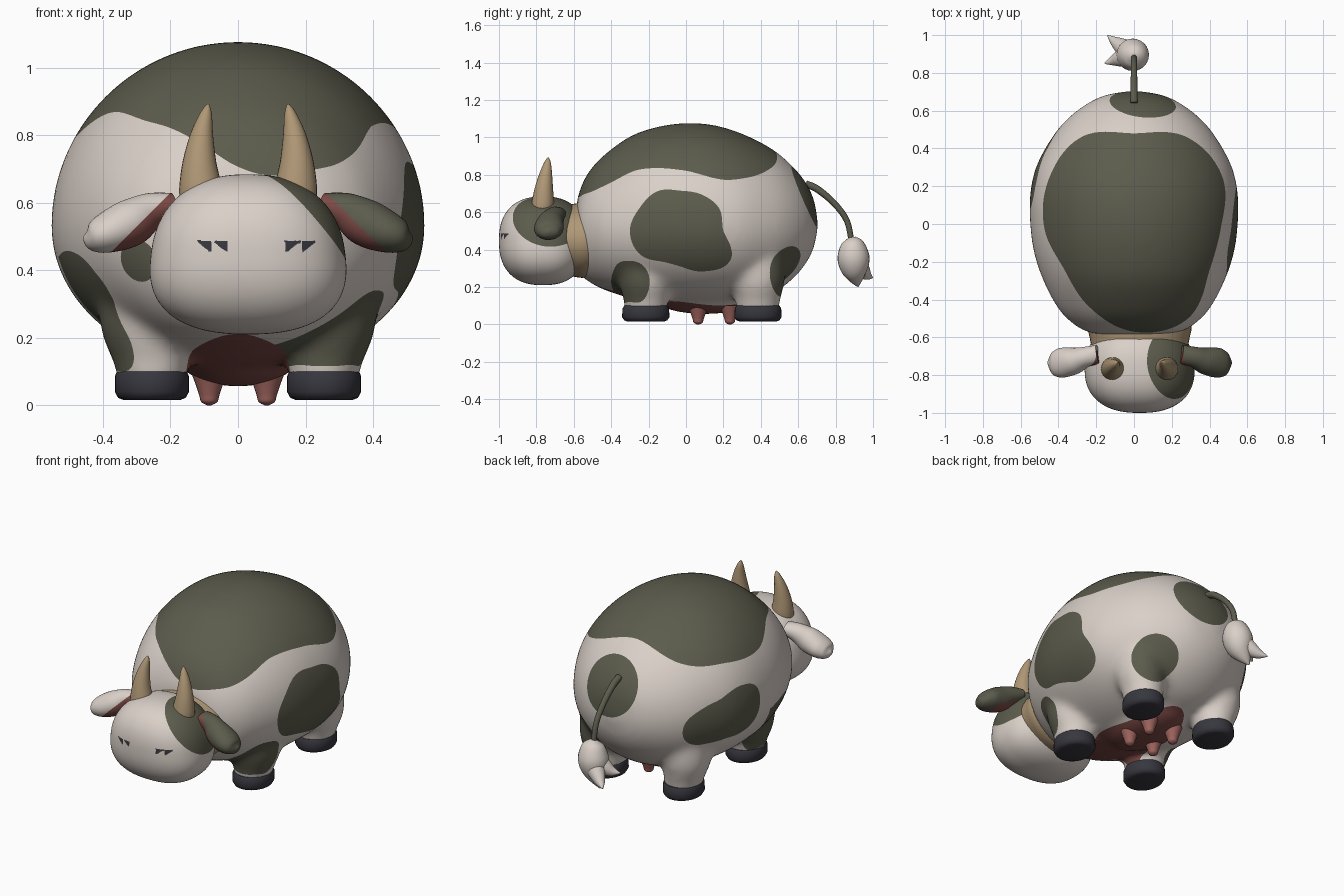
import bpy, bmesh, math
from mathutils import Vector

if "Cube" in bpy.data.objects:
    bpy.data.objects.remove(bpy.data.objects["Cube"])

HX = 0.03  # the head sits slightly off the body axis


def material(name, rgb):
    m = bpy.data.materials.new(name)
    m.diffuse_color = (*rgb, 1)
    m.use_nodes = True
    m.node_tree.nodes["Principled BSDF"].inputs["Base Color"].default_value = m.diffuse_color
    return m


CREAM = material("cream", (0.70, 0.63, 0.58))
OLIVE = material("dark olive", (0.105, 0.105, 0.073))
TAN = material("horn tan", (0.43, 0.31, 0.18))
DARK = material("hoof slate", (0.038, 0.038, 0.050))
ROSE = material("dusky rose", (0.20, 0.068, 0.060))
PINK = material("teat pink", (0.34, 0.125, 0.11))


def finish(name, bm, mats):
    bmesh.ops.recalc_face_normals(bm, faces=bm.faces)
    for f in bm.faces:
        f.smooth = True
    me = bpy.data.meshes.new(name)
    bm.to_mesh(me)
    bm.free()
    for m in mats:
        me.materials.append(m)
    me.set_sharp_from_angle(angle=math.radians(50))
    ob = bpy.data.objects.new(name, me)
    bpy.context.collection.objects.link(ob)
    return ob


def catmull(a, b, c, d, t):
    return 0.5 * (2 * b + (c - a) * t + (2 * a - 5 * b + 4 * c - d) * t * t + (3 * b - a - 3 * c + d) * t ** 3)


def loft(bm, rings, up, n=32, k=4):
    """Skin rings (x, y, z, side radius, up radius[, down radius]) along a splined path."""
    rs = [tuple(r) + (r[4],) * (6 - len(r)) for r in rings]
    pts = []
    for i in range(len(rs) - 1):
        q = [rs[max(i - 1, 0)], rs[i], rs[i + 1], rs[min(i + 2, len(rs) - 1)]]
        for j in range(k):
            pts.append([catmull(*c, j / k) for c in zip(*q)])
    pts.append(rs[-1])
    loops = []
    for i, p in enumerate(pts):
        t = Vector(pts[min(i + 1, len(pts) - 1)][:3]) - Vector(pts[max(i - 1, 0)][:3])
        u = t.cross(Vector(up)).normalized()
        w = u.cross(t).normalized()
        loop = []
        for j in range(n):
            c, s = math.cos(math.tau * j / n), math.sin(math.tau * j / n)
            r = p[4] if s > 0 else p[5]
            loop.append(bm.verts.new(Vector(p[:3]) + u * c * p[3] + w * s * r))
        loops.append(loop)
    for a, b in zip(loops, loops[1:]):
        for j in range(n):
            bm.faces.new((a[j], a[j - 1], b[j - 1], b[j]))
    bm.faces.new(loops[0])
    bm.faces.new(loops[-1][::-1])


def tube(name, rings, up, mat, n=24, k=4):
    bm = bmesh.new()
    loft(bm, rings, up, n, k)
    return finish(name, bm, [mat])


def paint(bm, f, index):
    """Cut the mesh along f = 0 and colour the inside."""
    val = {v: f(v.co) for v in bm.verts}
    new = []
    for e in [e for e in bm.edges if val[e.verts[0]] * val[e.verts[1]] < 0]:
        a, b = e.verts
        t = val[a] / (val[a] - val[b])
        new.append(bmesh.utils.edge_split(e, a, min(max(t, 0.03), 0.97))[1])
    if new:
        bmesh.ops.connect_verts(bm, verts=new)
    for fc in bm.faces:
        if f(fc.calc_center_median()) < 0:
            fc.material_index = index


def blob(i, j, ci, cj, radii, limit):
    """Spot outline in a projection: radii at equal angles, kept where limit < 0."""
    n = len(radii)

    def f(p):
        a, b = p[i] - ci, p[j] - cj
        h = (math.atan2(b, a) % math.tau) * n / math.tau
        m = int(h)
        r = catmull(*[radii[(m + o) % n] for o in (-1, 0, 1, 2)], h - m)
        return max(math.hypot(a, b) - r, limit(p))
    return f


def ball(c, r):
    return lambda p: (p - Vector(c)).length - r


def ellipsoid(bm, c, r, sub=4):
    for v in bmesh.ops.create_icosphere(bm, subdivisions=sub, radius=1)["verts"]:
        v.co = Vector([c[i] + r[i] * v.co[i] for i in range(3)])


# Body: barrel, legs and udder fused into one smooth skin
bm = bmesh.new()
profile = [  # y, half width, top, bottom
    (-.585, .17, .65, .32), (-.57, .25, .71, .27), (-.53, .32, .80, .235), (-.45, .40, .895, .19),
    (-.3, .48, 1.005, .14), (-.15, .53, 1.057, .11), (0, .55, 1.077, .10), (.15, .551, 1.066, .10),
    (.3, .52, 1.02, .115), (.45, .44, .945, .16), (.55, .36, .865, .225), (.63, .26, .775, .31),
    (.68, .16, .68, .40), (.703, .04, .57, .50)]
loft(bm, [(0, y, .53, w, t - .53, .53 - b) for y, w, t, b in profile], (0, 0, 1), 64, 4)
for s in (-1, 1):
    for y in (-.215, .385):
        loft(bm, [(s * .253, y, .06, .105, .115), (s * .257, y, .13, .11, .12),
                  (s * .27, y, .24, .14, .145), (s * .27, y, .36, .14, .14)], (0, 1, 0), 32, 3)
ellipsoid(bm, (0, .1, .13), (.17, .26, .075))
raw = finish("body_cage", bm, [])
rm = raw.modifiers.new("fuse", "REMESH")
rm.mode, rm.voxel_size = "VOXEL", 0.018
sm = raw.modifiers.new("relax", "SMOOTH")
sm.factor, sm.iterations = 0.5, 18
fused = raw.evaluated_get(bpy.context.evaluated_depsgraph_get()).to_mesh()
bm = bmesh.new()
bm.from_mesh(fused)
bpy.data.objects.remove(raw)

# Hide spots: saddle, flanks, shoulders, hip, tail root, neck; then the rosy belly
spots = [
    blob(0, 1, 0, -.02, (.46, .54, .555, .50, .555, .52, .475, .43, .48, .55, .56, .46), lambda p: .6 - p.z),
    blob(1, 2, -.03, .5, (.23, .24, .225, .215, .245, .25, .27, .25, .19, .19, .25, .31), lambda p: -p.x),
    blob(1, 2, .3, .52, (.24, .17, .13, .14, .18, .23, .22, .2, .16, .14, .17, .24), lambda p: p.x),
    blob(1, 2, -.3, .225, (.105, .11, .115, .115, .12, .105, .1, .1, .12, .105, .12, .11), lambda p: .1 - p.x),
    blob(0, 2, -.42, .28, (.06, .06, .07, .11, .2, .1, .07, .07, .08, .13, .2, .09), lambda p: p.y + .05),
    ball((.30, .55, .28), .14), ball((.05, .67, .70), .18), ball((-.29, -.52, .43), .065)]
for f in spots:
    paint(bm, f, 1)
paint(bm, lambda p: max(math.hypot(p.x / .17, (p.y + .05) / .44) - 1, p.z - .3), 2)
finish("body", bm, [CREAM, OLIVE, ROSE])

# Hooves and teats
for s, side in ((-1, "left"), (1, "right")):
    for y, end in ((-.215, "front"), (.385, "rear")):
        x = s * .255
        tube(f"{end}_{side}_hoof", [(x, y, .016, .085, .10), (x, y, .022, .10, .115), (x, y, .04, .11, .127),
                                    (x, y, .085, .11, .124), (x, y, .10, .104, .116), (x, y, .104, .08, .09)],
             (0, 1, 0), DARK, 32, 1)
    for y, end in ((.065, "front"), (.235, "rear")):
        x = s * .085
        tube(f"{end}_{side}_teat", [(x, y, .10, .055, .055), (x, y, .06, .04, .04), (x, y, .03, .03, .03),
                                    (x, y, .01, .024, .024), (x, y, 0, .006, .006)], (0, 1, 0), PINK, 20)

# Neck
tube("neck", [(HX, -.68, .45, .25, .18), (HX, -.60, .45, .265, .195), (HX, -.54, .45, .275, .20),
              (HX, -.46, .45, .25, .18)], (0, 0, 1), TAN, 40)

# Head: rounded box, wider at the muzzle, with a spot and sleepy eyes
bm = bmesh.new()
bmesh.ops.create_icosphere(bm, subdivisions=6, radius=1)
for v in bm.verts:
    d = v.co / sum(abs(c) ** 2.4 for c in v.co) ** (1 / 2.4)
    v.co = Vector((HX + .288 * d.x * (1 - .10 * d.z), -.765 + .235 * d.y, .447 + .237 * d.z))
paint(bm, ball((.27, -.73, .62), .21), 1)


def eye(x0, w, flip):
    def f(p):
        u = (.11 - p.x if flip else p.x) - x0
        return max(-u, u - w, p.z - .487, .487 - .036 * u / w - p.z, p.y + .8)
    return f


for flip in (False, True):
    for x0 in (-.125, -.077):
        paint(bm, eye(x0, .046, flip), 2)
finish("head", bm, [CREAM, OLIVE, DARK])

# Horns and ears, mirrored about the head axis
for s, side, skin in ((-1, "left", CREAM), (1, "right", OLIVE)):
    horn = [(.14, -.77, .60, .062, .06), (.142, -.765, .65, .062, .06), (.144, -.76, .72, .050, .05),
            (.137, -.75, .80, .034, .035), (.124, -.74, .865, .017, .018), (.118, -.737, .892, .003, .003)]
    tube(f"{side}_horn", [(HX + s * x, *r) for x, *r in horn], (0, 1, 0), TAN)
    ear = [(.22, -.69, .595, .05, .035), (.29, -.705, .575, .055, .055), (.35, -.725, .54, .072, .07),
           (.42, -.735, .51, .078, .06), (.465, -.735, .495, .055, .04), (.488, -.735, .495, .006, .006)]
    bm = bmesh.new()
    loft(bm, [(HX + s * x, *r) for x, *r in ear], (0, 0, 1), 32, 6)
    paint(bm, lambda p: max(p.z - .47 + (s * (p.x - HX) - .39), p.y + .67), 1)
    finish(f"{side}_ear", bm, [skin, ROSE])

# Tail and its tuft with three locks
tube("tail", [(0, .64, .75, .02, .02), (0, .70, .725, .019, .019), (0, .79, .65, .017, .017),
              (0, .86, .555, .016, .016), (0, .885, .44, .015, .015)], (1, 0, 0), OLIVE, 16)
tube("tail_tuft", [(0, .885, .465, .02, .02), (0, .89, .435, .062, .06), (-.005, .895, .365, .085, .085),
                   (-.02, .90, .30, .075, .075), (-.045, .91, .245, .042, .04), (-.07, .92, .203, .004, .004)],
     (0, 1, 0), CREAM)
tube("tuft_lock_back", [(-.01, .90, .35, .06, .06), (-.05, .93, .305, .05, .05), (-.10, .965, .265, .028, .028),
                        (-.14, .998, .25, .003, .003)], (0, 0, 1), CREAM)
tube("tuft_lock_side", [(-.01, .89, .35, .06, .06), (-.06, .88, .32, .05, .05), (-.11, .865, .295, .028, .028),
                        (-.155, .85, .29, .003, .003)], (0, 0, 1), CREAM)
